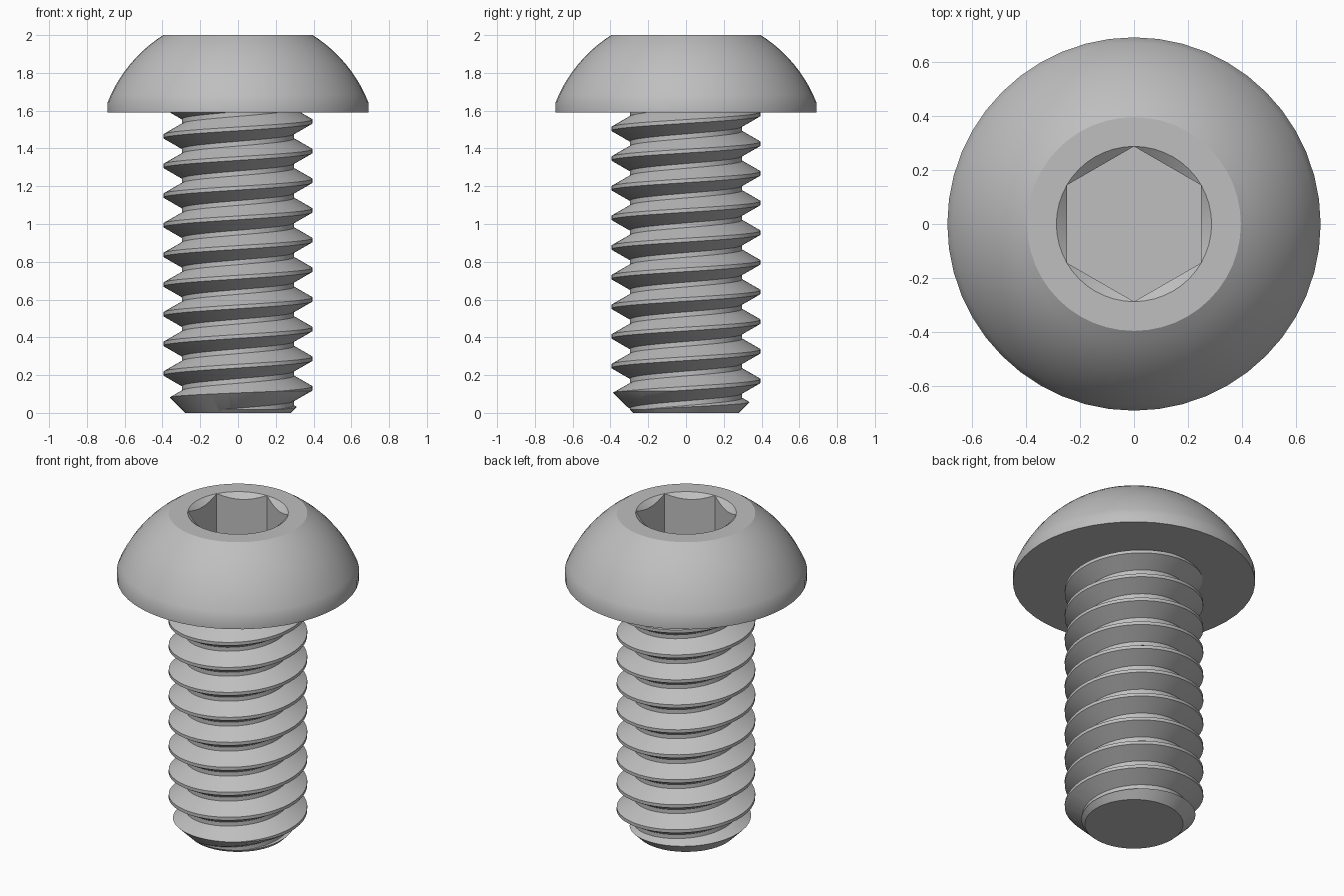
import bpy
import bmesh
from math import cos, sin, pi, radians, asin, acos, floor

cube = bpy.data.objects.get("Cube")
if cube:
    bpy.data.objects.remove(cube, do_unlink=True)

SIDES = 48
HEAD_Z = 1.59
TOP_Z = 2.0

steel = bpy.data.materials.new("grey_steel")
steel.use_nodes = True
GREY = (0.52, 0.52, 0.52, 1)
steel.diffuse_color = GREY
steel.node_tree.nodes["Principled BSDF"].inputs["Base Color"].default_value = GREY


def finish(bm, name):
    bmesh.ops.recalc_face_normals(bm, faces=bm.faces[:])
    mesh = bpy.data.meshes.new(name)
    bm.to_mesh(mesh)
    bm.free()
    mesh.materials.append(steel)
    obj = bpy.data.objects.new(name, mesh)
    bpy.context.collection.objects.link(obj)
    return obj


def activate(obj):
    bpy.ops.object.select_all(action='DESELECT')
    obj.select_set(True)
    bpy.context.view_layer.objects.active = obj


def smooth(obj, angle):
    activate(obj)
    bpy.ops.object.shade_smooth_by_angle(angle=radians(angle))


def ring_solid(name, rings):
    """Closed solid from rings; each ring maps an angle to (radius, z)."""
    bm = bmesh.new()
    loops = []
    for ring in rings:
        loop = []
        for j in range(SIDES):
            a = 2 * pi * j / SIDES
            r, z = ring(a)
            loop.append(bm.verts.new((r * cos(a), r * sin(a), z)))
        loops.append(loop)
    for low, high in zip(loops, loops[1:]):
        for j in range(SIDES):
            k = (j + 1) % SIDES
            bm.faces.new((low[j], low[k], high[k], high[j]))
    bm.faces.new(loops[0][::-1])
    bm.faces.new(loops[-1])
    bmesh.ops.remove_doubles(bm, verts=bm.verts[:], dist=1e-5)
    return finish(bm, name)


def circle(r, z):
    return lambda a: (r, z)


# Domed head with a countersunk hexagonal socket
DOME_C, DOME_R = 1.372, 0.742
RIM_R, FLAT_R = 0.69, 0.395
SOCKET_R = 0.287
SOCKET_FLOOR = 1.73


def hex_radius(a):
    # corners lie on the y axis
    return SOCKET_R * cos(pi / 6) / cos((a + pi / 6) % (pi / 3) - pi / 6)


def hex_angle_radius(a):
    return hex_radius(a + pi / 6 - pi / 6)


def hex_lip(a):
    r = hex_radius(a)
    return r, TOP_Z - 0.8 * (SOCKET_R - r)


head_rings = [circle(RIM_R, HEAD_Z)]
start, end = acos(RIM_R / DOME_R), acos(FLAT_R / DOME_R)
for i in range(11):
    t = start + (end - start) * i / 10
    head_rings.append(circle(DOME_R * cos(t), DOME_C + DOME_R * sin(t)))
head_rings[-1] = circle(FLAT_R, TOP_Z)
head_rings += [circle(SOCKET_R, TOP_Z), hex_lip,
               lambda a: (hex_radius(a), SOCKET_FLOOR)]
head = ring_solid("button_head", head_rings)
smooth(head, 25)

# Threaded shank: each column is the thread profile, raised one pitch per turn
PITCH = 0.157
CREST_R, ROOT_R = 0.395, 0.297
CREST_Z = 0.13
PROFILE = [(CREST_R, -0.01), (CREST_R, 0.01), (ROOT_R, 0.066), (ROOT_R, 0.091)]
TURNS = 15
bm = bmesh.new()
columns = []
for j in range(SIDES):
    a = 2 * pi * j / SIDES
    columns.append([
        bm.verts.new((r * cos(a), r * sin(a),
                      CREST_Z + PITCH * (turn - 3 + j / SIDES) + dz))
        for turn in range(TURNS) for r, dz in PROFILE])
for j in range(SIDES):
    left = columns[j]
    right = columns[j + 1] if j + 1 < SIDES else columns[0][4:]
    for n in range(min(len(left), len(right)) - 1):
        bm.faces.new((left[n], right[n], right[n + 1], left[n + 1]))
for z, direction in ((-0.05, -1), (1.65, 1)):
    bmesh.ops.bisect_plane(bm, geom=bm.verts[:] + bm.edges[:] + bm.faces[:],
                           plane_co=(0, 0, z), plane_no=(0, 0, direction),
                           clear_outer=True)
bmesh.ops.holes_fill(bm, edges=[e for e in bm.edges if e.is_boundary], sides=0)
shank = finish(bm, "threaded_shank")

# Chamfer the tip and trim the shank inside the head
limit = ring_solid("shank_limit", [circle(0.28, 0), circle(0.43, 0.15),
                                   circle(0.43, HEAD_Z + 0.01)])
limit.hide_render = True
trim = shank.modifiers.new("tip_chamfer", 'BOOLEAN')
trim.operation = 'INTERSECT'
trim.solver = 'EXACT'
trim.object = limit
activate(shank)
bpy.ops.object.modifier_apply(modifier=trim.name)
bpy.data.objects.remove(limit, do_unlink=True)
smooth(shank, 25)
